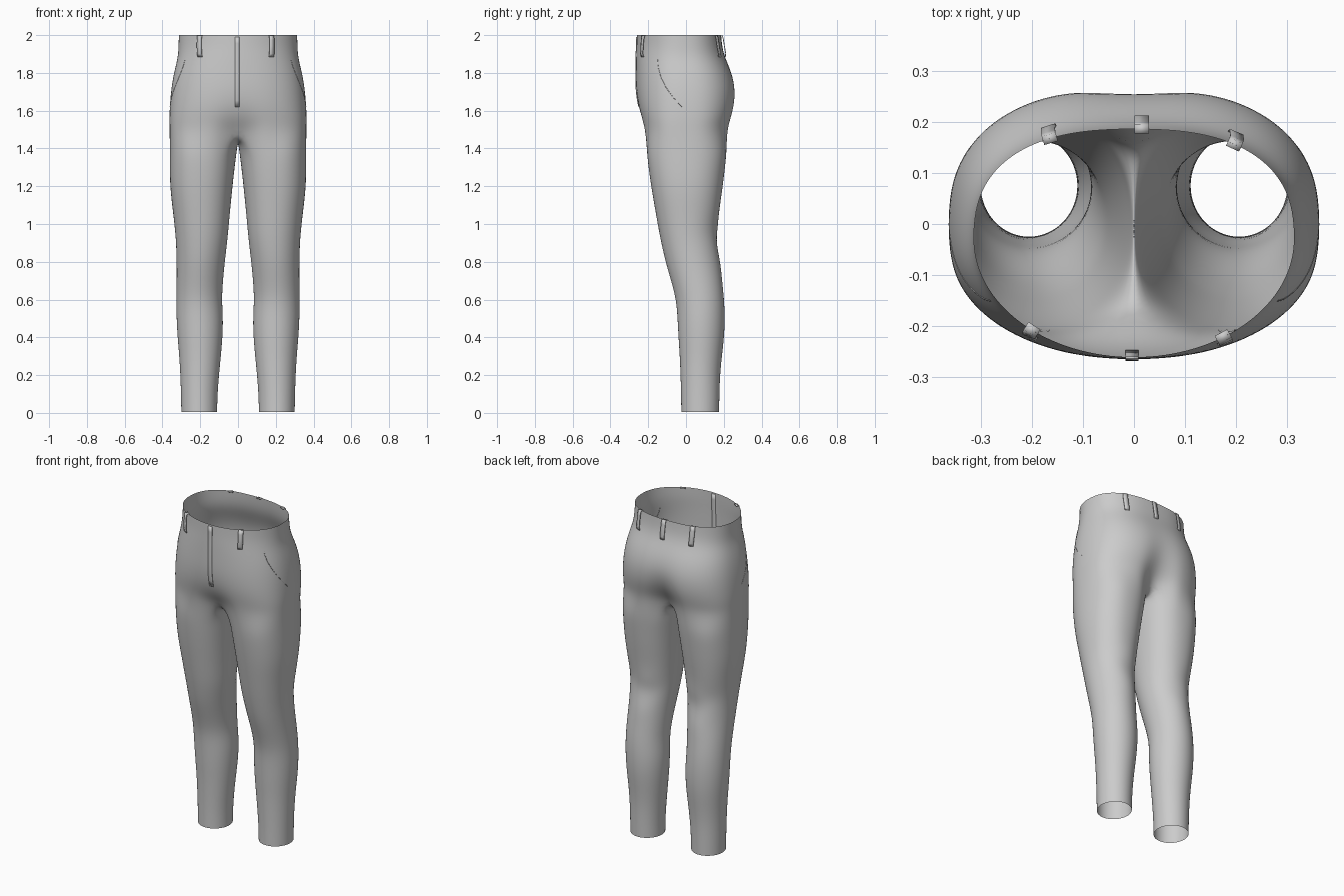
import bpy, bmesh, math
from mathutils import Vector
from mathutils.bvhtree import BVHTree

if "Cube" in bpy.data.objects:
    bpy.data.objects.remove(bpy.data.objects["Cube"])

M, INNER = 16, 7          # columns on the outer half, columns on the inseam
N = M + 1 + INNER


def spow(v, n):
    return math.copysign(abs(v) ** (2 / n), v)


def section(th, cx, rx, y0, y1, cy, nf, nb):
    """Point on a superellipse with separate front and back halves."""
    s, c = math.sin(th), math.cos(th)
    n = nf if s < 0 else nb
    return cx + rx * spow(c, n), cy + (cy - y0 if s < 0 else y1 - cy) * spow(s, n)


# torso: z, half width, front y, back y, centre y, front/back squareness, front/back cleft
TORSO = [(2.0, .315, -.262, .187, -.03, 2.0, 2.5, 0, 0),
         (1.94, .316, -.263, .192, -.03, 2.0, 2.5, 0, 0),
         (1.88, .320, -.265, .207, -.03, 2.1, 2.5, 0, 0),
         (1.80, .341, -.266, .247, -.02, 2.2, 2.5, 0, .004),
         (1.71, .356, -.266, .270, -.01, 2.3, 2.5, 0, .012),
         (1.62, .363, -.256, .266, 0, 2.5, 2.5, .004, .035),
         (1.55, .365, -.238, .246, 0, 2.7, 2.6, .02, .065),
         (1.49, .363, -.226, .232, 0, 2.8, 2.6, .06, .10)]
# leg: z, inner x, outer x, front y, back y
LEG = [(1.385, .006, .363, -.21, .218), (1.29, .018, .363, -.199, .207),
       (1.18, .030, .360, -.183, .194), (1.06, .042, .345, -.162, .177),
       (.97, .050, .335, -.146, .164), (.90, .057, .329, -.132, .163),
       (.80, .069, .326, -.110, .180), (.70, .079, .326, -.080, .194),
       (.60, .085, .327, -.053, .203), (.50, .078, .327, -.046, .207),
       (.40, .081, .321, -.041, .203), (.30, .090, .312, -.034, .191),
       (.20, .100, .306, -.030, .181), (.10, .108, .303, -.027, .178),
       (.005, .110, .301, -.026, .176)]

# trousers: half torso lofted into one leg, mirrored
bm = bmesh.new()
rows = []
for z, rx, y0, y1, cy, nf, nb, df, db in TORSO:
    row = []
    for j in range(M + 1):
        th = math.pi * (j / M - .5)
        x, y = section(th, 0, rx, y0, y1, cy, nf, nb)
        if j in (0, M):
            x = 0
        k = max(0, 1 - x / .15) ** 2
        y += k * (df if y < 0 else -db)
        row.append(bm.verts.new((x, y, z)))
    rows.append(row)
# crotch saddle joins back seam to front seam
b, f = rows[-1][M].co, rows[-1][0].co
saddle = []
for i in range(1, INNER + 1):
    t = i / (INNER + 1)
    saddle.append(bm.verts.new((0, b.y + (f.y - b.y) * t,
                                b.z - .055 * math.sin(math.pi * t) ** .8)))
crotch = rows[-1] + saddle
legs = [crotch]
OPEN = math.radians(125)
for z, xi, xo, y0, y1 in LEG:
    row = []
    w = max(0, min(1, (z - .8) / .6))
    for j in range(N):
        th = -OPEN + 2 * OPEN * j / M if j <= M else \
            OPEN + (2 * math.pi - 2 * OPEN) * (j - M) / (INNER + 1)
        n = 2 + .35 * w
        x, y = section(th, (xi + xo) / 2, (xo - xi) / 2, y0, y1, (y0 + y1) / 2, n, n)
        # slanting folds behind the knee
        back = max(0, math.sin(th)) ** 2
        y += .007 * back * math.exp(-((z - .9) / .16) ** 2) * math.sin(38 * z + 16 * x)
        row.append(bm.verts.new((x, y, z)))
    legs.append(row)
for a, c in zip(rows, rows[1:]):
    for j in range(M):
        bm.faces.new((c[j], c[j + 1], a[j + 1], a[j]))
for a, c in zip(legs, legs[1:]):
    for j in range(N):
        k = (j + 1) % N
        bm.faces.new((c[j], c[k], a[k], a[j]))


def make(name, bmesh_data):
    me = bpy.data.meshes.new(name)
    bmesh_data.to_mesh(me)
    bmesh_data.free()
    for p in me.polygons:
        p.use_smooth = True
    ob = bpy.data.objects.new(name, me)
    bpy.context.collection.objects.link(ob)
    return ob


trousers = make("trousers", bm)
mir = trousers.modifiers.new("mirror", 'MIRROR')
mir.use_clip = True
mir.merge_threshold = .0005
sub = trousers.modifiers.new("smooth", 'SUBSURF')
sub.levels = sub.render_levels = 2
bpy.context.view_layer.update()
tree = BVHTree.FromObject(trousers, bpy.context.evaluated_depsgraph_get())


def on_cloth(x, z, side):
    """Surface point and outward normal at x, z on the front (-1) or back (1)."""
    p, n, _, _ = tree.ray_cast(Vector((x, side, z)), Vector((0, -side, 0)))
    return p, (n if n.y * side > 0 else -n)


def strip(name, path, width, thick):
    """Flat strip of cloth along (point, normal) pairs."""
    bm = bmesh.new()
    prev = None
    for p, n in path:
        t = Vector((0, 0, 1)).cross(n).normalized() * width / 2
        cur = bm.verts.new(p - t), bm.verts.new(p + t)
        if prev:
            bm.faces.new((prev[0], prev[1], cur[1], cur[0]))
        prev = cur
    ob = make(name, bm)
    so = ob.modifiers.new("thickness", 'SOLIDIFY')
    so.thickness = thick
    so.offset = 0
    return ob


# belt loops, folded over the top edge
for i, (x, side) in enumerate([(-.2, -1), (.175, -1), (-.165, 1), (.015, 1), (.197, 1)]):
    path = []
    for z, off in [(1.885, .002), (1.9, .009), (1.94, .011), (1.975, .010), (1.996, .006)]:
        p, n = on_cloth(x, min(z, 1.985), side)
        p.z = z
        path.append((p + n * off, n))
    path.append((path[-1][0] - n * .016 + Vector((0, 0, .001)), n))
    strip("belt_loop_%d" % i, path, .028, .004)

# fly placket
path = []
for i in range(12):
    p, n = on_cloth(-.004, 1.62 + .37 * i / 11, -1)
    path.append((p + n * .001, n))
strip("fly", path, .026, .005)


def seam(name, pts):
    """Thin stitched edge lying on the cloth."""
    cu = bpy.data.curves.new(name, 'CURVE')
    cu.dimensions = '3D'
    cu.bevel_depth = .0015
    cu.bevel_resolution = 1
    sp = cu.splines.new('POLY')
    sp.points.add(len(pts) - 1)
    for q, p in zip(sp.points, pts):
        q.co = (*p, 1)
    bpy.context.collection.objects.link(bpy.data.objects.new(name, cu))


# curved front pocket openings
for s, label in ((1, "left"), (-1, "right")):
    pts = []
    for i in range(13):
        t = i / 12
        z = 1.87 - .25 * t
        y = -.15 + .13 * t ** 2
        p = tree.ray_cast(Vector((s, y, z)), Vector((-s, 0, 0)))[0]
        pts.append(p)
    seam(label + "_pocket_edge", pts)
